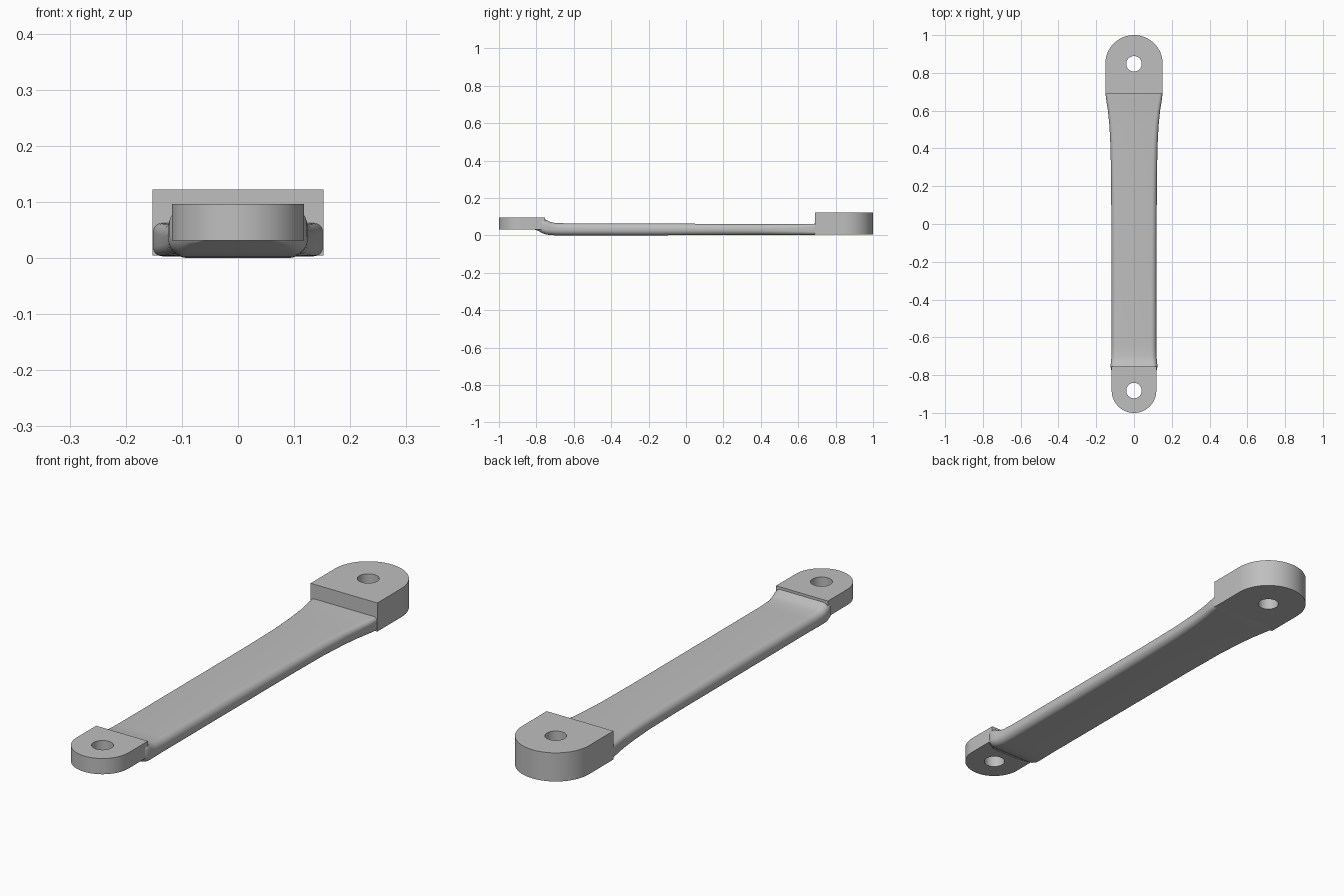
import bpy, bmesh, math
from mathutils import Vector

if "Cube" in bpy.data.objects:
    bpy.data.objects.remove(bpy.data.objects["Cube"], do_unlink=True)

grey = bpy.data.materials.new("plain grey")
grey.use_nodes = True
grey.diffuse_color = (0.52, 0.52, 0.52, 1)
grey.node_tree.nodes["Principled BSDF"].inputs["Base Color"].default_value = grey.diffuse_color


def finish(bm, name, angle):
    bmesh.ops.recalc_face_normals(bm, faces=bm.faces)
    mesh = bpy.data.meshes.new(name)
    bm.to_mesh(mesh)
    bm.free()
    mesh.materials.append(grey)
    ob = bpy.data.objects.new(name, mesh)
    bpy.context.collection.objects.link(ob)
    bpy.ops.object.select_all(action="DESELECT")
    ob.select_set(True)
    bpy.context.view_layer.objects.active = ob
    bpy.ops.object.shade_smooth_by_angle(angle=math.radians(angle))


def lug(name, half, y_flat, y_centre, hole, z0, z1, side):
    """Plate with a square inner end, a round outer end and a bolt hole."""
    n = 48
    outer = [(half, y_flat)]
    for i in range(n + 1):
        a = math.pi * i / n
        outer.append((half * math.cos(a), y_centre + side * half * math.sin(a)))
    outer.append((-half, y_flat))
    inner = [(hole * math.cos(math.tau * i / n), y_centre + side * hole * math.sin(math.tau * i / n))
             for i in range(n)]
    bm = bmesh.new()
    edges = []
    for loop in (outer, inner):
        vs = [bm.verts.new((x, y, z0)) for x, y in loop]
        edges += [bm.edges.new((vs[i - 1], vs[i])) for i in range(len(vs))]
    bmesh.ops.triangle_fill(bm, edges=edges, use_beauty=True)
    top = bmesh.ops.extrude_face_region(bm, geom=bm.faces[:])["geom"]
    bmesh.ops.translate(bm, vec=(0, 0, z1 - z0),
                        verts=[v for v in top if isinstance(v, bmesh.types.BMVert)])
    finish(bm, name, 30)


def section(y, half, z0, z1, r):
    """Rounded rectangle across the bar."""
    pts = []
    for cx, cz, start in ((half - r, z1 - r, 0), (r - half, z1 - r, 90),
                          (r - half, z0 + r, 180), (half - r, z0 + r, 270)):
        for i in range(9):
            a = math.radians(start + 90 * i / 8)
            pts.append(Vector((cx + r * math.cos(a), y, cz + r * math.sin(a))))
    return pts


# Bar stations: y, half width, underside, top, corner radius
stations = [
    (-0.82, 0.06, 0.034, 0.088, 0.02),
    (-0.79, 0.105, 0.024, 0.091, 0.025),
    (-0.77, 0.122, 0.012, 0.09, 0.028),
    (-0.75, 0.124, 0.005, 0.084, 0.028),
    (-0.73, 0.122, 0.002, 0.073, 0.028),
    (-0.70, 0.119, 0.0, 0.066, 0.028),
    (-0.64, 0.118, 0.0, 0.064, 0.028),
    (-0.16, 0.119, 0.0, 0.063, 0.028),
    (0.20, 0.121, 0.002, 0.061, 0.027),
    (0.40, 0.124, 0.003, 0.06, 0.025),
    (0.52, 0.130, 0.003, 0.06, 0.022),
    (0.60, 0.138, 0.003, 0.06, 0.02),
    (0.65, 0.146, 0.003, 0.061, 0.018),
    (0.69, 0.151, 0.003, 0.062, 0.016),
    (0.72, 0.151, 0.005, 0.062, 0.016),
]

# Lofted bar
bm = bmesh.new()
rings = [[bm.verts.new(p) for p in section(*s)] for s in stations]
for a, b in zip(rings, rings[1:]):
    for i in range(len(a)):
        bm.faces.new((a[i - 1], a[i], b[i], b[i - 1]))
bm.faces.new(rings[0])
bm.faces.new(rings[-1])
finish(bm, "link_bar", 50)

# End lugs
lug("large_end_lug", 0.152, 0.69, 0.848, 0.041, 0.004, 0.122, 1)
lug("small_end_lug", 0.118, -0.755, -0.882, 0.041, 0.031, 0.096, -1)
